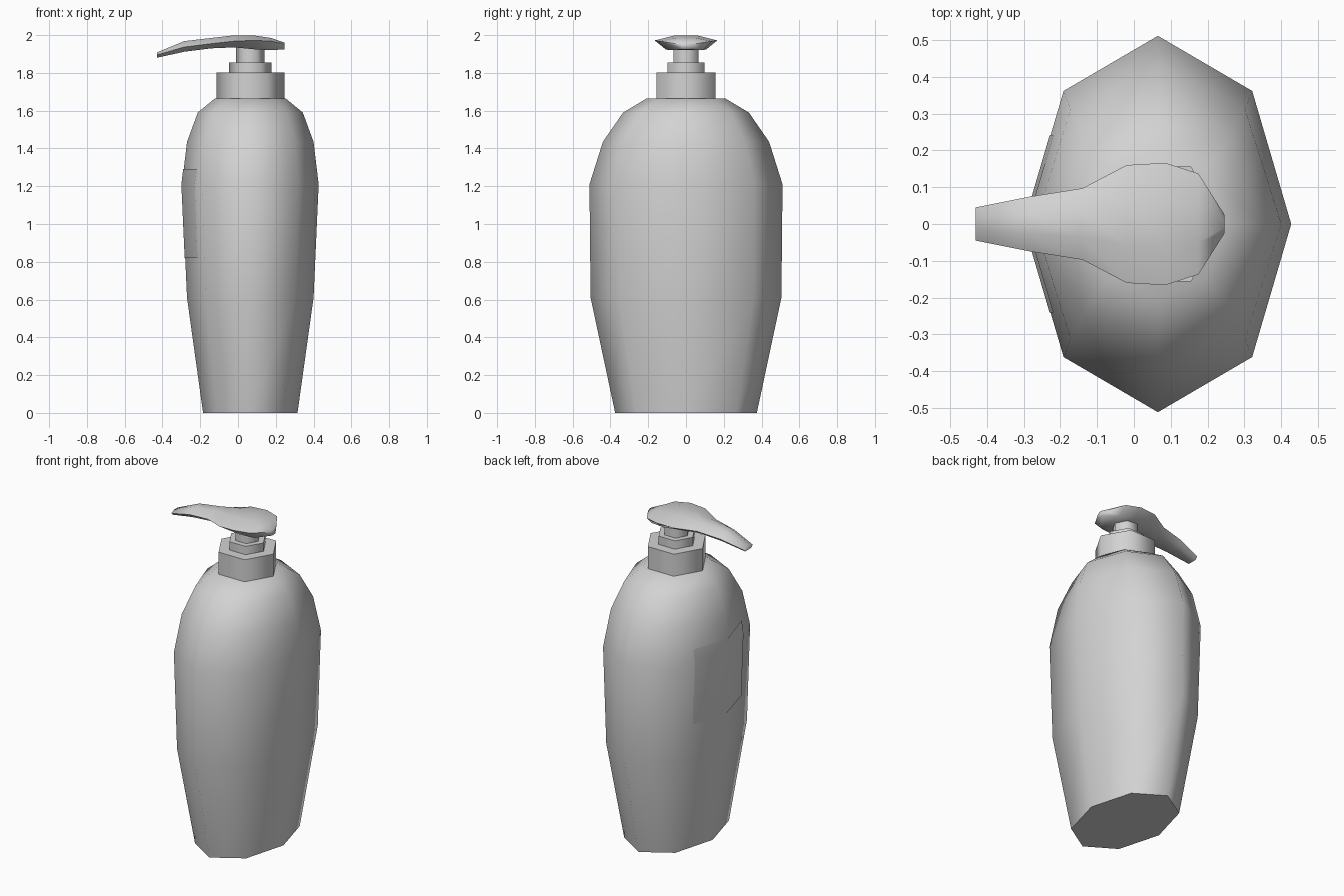
import bpy, bmesh, math

if "Cube" in bpy.data.objects:
    bpy.data.objects.remove(bpy.data.objects["Cube"])

CX = 0.065  # axis of the bottle

grey = bpy.data.materials.new("light grey plastic")
grey.use_nodes = True
grey.diffuse_color = (0.65, 0.65, 0.65, 1)
grey.node_tree.nodes["Principled BSDF"].inputs["Base Color"].default_value = grey.diffuse_color


def finish(name, bm, angle):
    bmesh.ops.recalc_face_normals(bm, faces=bm.faces)
    mesh = bpy.data.meshes.new(name)
    bm.to_mesh(mesh)
    bm.free()
    obj = bpy.data.objects.new(name, mesh)
    bpy.context.collection.objects.link(obj)
    mesh.materials.append(grey)
    bpy.ops.object.select_all(action='DESELECT')
    obj.select_set(True)
    bpy.context.view_layer.objects.active = obj
    bpy.ops.object.shade_smooth_by_angle(angle=math.radians(angle))
    return obj


def loft(name, rings, angle):
    """Skin a list of closed rings and cap both ends."""
    bm = bmesh.new()
    loops = [[bm.verts.new(p) for p in ring] for ring in rings]
    n = len(loops[0])
    for a, b in zip(loops, loops[1:]):
        for i in range(n):
            j = (i + 1) % n
            bm.faces.new((a[i], a[j], b[j], b[i]))
    bm.faces.new(loops[0])
    bm.faces.new(loops[-1])
    return finish(name, bm, angle)


def ring(sides, z, rx, ry):
    steps = [2 * math.pi * i / sides for i in range(sides)]
    return [(CX + rx * math.cos(t), ry * math.sin(t), z) for t in steps]


# Bottle: eight-sided oval body (height, half depth, half width)
body = [(0, 0.25, 0.375), (0.61, 0.335, 0.505), (1.21, 0.362, 0.511),
        (1.435, 0.335, 0.44), (1.59, 0.278, 0.333), (1.665, 0.187, 0.208)]
loft("bottle", [ring(8, *row) for row in body], 70)

# Hexagonal collar, neck and pump stem
for name, r, z0, z1 in (("collar", 0.18, 1.65, 1.803),
                        ("neck_ring", 0.112, 1.79, 1.855),
                        ("pump_stem", 0.075, 1.84, 1.95)):
    loft(name, [ring(6, z, r, r) for z in (z0, z1)], 70)

# Pump head and spout: (x, half width, bottom, side edge, top)
head = [(-0.43, 0.045, 1.88, 1.895, 1.908), (-0.285, 0.074, 1.912, 1.937, 1.968),
        (-0.14, 0.097, 1.93, 1.955, 1.985), (-0.02, 0.16, 1.935, 1.968, 1.999),
        (0.085, 0.166, 1.925, 1.972, 1.998), (0.175, 0.137, 1.92, 1.968, 1.985),
        (0.246, 0.025, 1.925, 1.95, 1.96)]
sections = []
for x, w, low, mid, top in head:
    half = [(0.65 * w, low), (w, mid), (0.36 * w, top)]
    sections.append([(x, y, z) for y, z in half]
                    + [(x, -y, z) for y, z in reversed(half)])
loft("pump_head", sections, 70)


# Label: thin plate hugging the side under the spout
def side_point(y, z):
    for (z0, a0, b0), (z1, a1, b1) in zip(body, body[1:]):
        if z0 <= z <= z1:
            t = (z - z0) / (z1 - z0)
            rx, ry = a0 + t * (a1 - a0), b0 + t * (b1 - b0)
    k = math.sqrt(0.5)
    return (CX - rx * (1 - (1 - k) * abs(y) / (k * ry)) - 0.003, y, z)


bm = bmesh.new()
grid = [[bm.verts.new(side_point(y, z)) for y in (-0.24, 0, 0.24)]
        for z in (0.82, 1.21, 1.29)]
for a, b in zip(grid, grid[1:]):
    for i in range(2):
        bm.faces.new((a[i], a[i + 1], b[i + 1], b[i]))
bmesh.ops.solidify(bm, geom=bm.faces[:], thickness=0.004)
finish("label", bm, 40)
